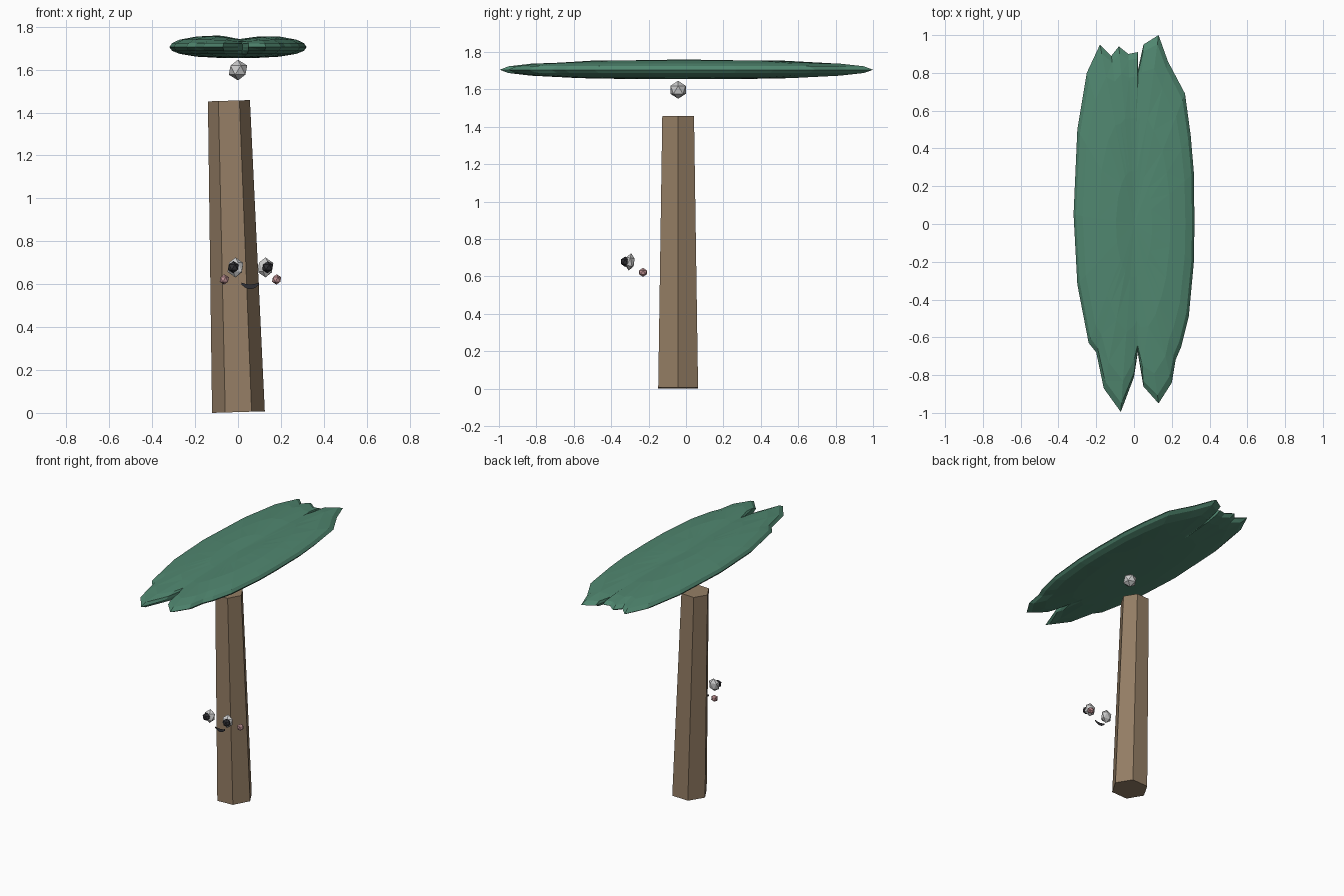
import bpy, bmesh, math
from mathutils import Matrix, Vector

if "Cube" in bpy.data.objects:
    bpy.data.objects.remove(bpy.data.objects["Cube"])


def material(name, rgb):
    m = bpy.data.materials.new(name)
    m.diffuse_color = (*rgb, 1)
    m.use_nodes = True
    m.node_tree.nodes["Principled BSDF"].inputs["Base Color"].default_value = m.diffuse_color
    return m


LEAF = material("leaf_green", (0.08, 0.24, 0.16))
BARK = material("bark_brown", (0.30, 0.21, 0.13))
DARK = material("dark", (0.03, 0.03, 0.035))
PINK = material("pink", (0.55, 0.30, 0.31))


def finish(name, bm, mat=None):
    bmesh.ops.recalc_face_normals(bm, faces=bm.faces)
    me = bpy.data.meshes.new(name)
    bm.to_mesh(me)
    bm.free()
    ob = bpy.data.objects.new(name, me)
    bpy.context.collection.objects.link(ob)
    if mat:
        me.materials.append(mat)
    return ob


def blob(name, loc, size, mat=None, tilt=0):
    bm = bmesh.new()
    bmesh.ops.create_icosphere(bm, subdivisions=1, radius=1)
    bm.transform(Matrix.Translation(loc) @ Matrix.Rotation(tilt, 4, 'X')
                 @ Matrix.Diagonal((*size, 1)))
    return finish(name, bm, mat)


# Trunk: tapered six-sided column leaning slightly to -x
bm = bmesh.new()
rings = []
for r, z in ((0.123, 0.0), (0.098, 1.452)):
    rings.append([bm.verts.new((r * math.cos(math.radians(60 * i)),
                                r * math.sin(math.radians(60 * i)), z)) for i in range(6)])
for i in range(6):
    j = (i + 1) % 6
    bm.faces.new((rings[0][i], rings[0][j], rings[1][j], rings[1][i]))
bm.faces.new(rings[0])
bm.faces.new(rings[1])
bm.transform(Matrix.Translation((0.002, -0.042, 0.0038)) @ Matrix.Rotation(math.radians(-1.75), 4, 'Y'))
finish("trunk", bm, BARK)

# Canopy: flat lens with a ragged leaf outline, smoother towards the centre
OUTLINE = [(-0.18, 0.95), (-0.12, 0.89), (-0.08, 0.94), (-0.03, 0.90), (0.02, 0.91), (0.022, 0.82),
           (0.05, 0.95), (0.13, 1.0), (0.18, 0.86), (0.27, 0.69), (0.30, 0.47), (0.317, 0.27),
           (0.32, 0.0), (0.317, -0.2), (0.29, -0.49), (0.25, -0.65), (0.22, -0.72), (0.20, -0.84),
           (0.13, -0.95), (0.05, -0.86), (0.02, -0.68), (0.0, -0.81), (-0.07, -0.995),
           (-0.16, -0.87), (-0.20, -0.68), (-0.24, -0.63), (-0.30, -0.32), (-0.32, 0.05),
           (-0.30, 0.50), (-0.25, 0.80)]
MID_Z = 1.705


def canopy_point(p, s, side):
    x, y = p
    k = 1 / math.hypot(x / 0.32, y / 0.95)
    smooth = Vector((x * k, y * k))
    q = s * smooth.lerp(Vector(p), s ** 2)
    h = 0.056 * math.sqrt(max(0, 1 - s ** 3))
    dip = 0.018 * math.exp(-((q.x - 0.02) / 0.07) ** 2) * (1 - s ** 4)
    z = MID_Z + h - dip if side > 0 else MID_Z - 0.9 * h
    return (q.x, q.y, z)


bm = bmesh.new()
n = len(OUTLINE)
rim = [bm.verts.new(canopy_point(p, 1, 1)) for p in OUTLINE]
for side in (1, -1):
    prev = rim
    for s in (0.96, 0.85, 0.6, 0.3):
        ring = [bm.verts.new(canopy_point(p, s, side)) for p in OUTLINE]
        for i in range(n):
            j = (i + 1) % n
            bm.faces.new((prev[i], prev[j], ring[j], ring[i]))
        prev = ring
    hub = bm.verts.new((0, 0, 1.742 if side > 0 else 1.655))
    for i in range(n):
        bm.faces.new((prev[i], prev[(i + 1) % n], hub))
bmesh.ops.triangulate(bm, faces=bm.faces)
finish("canopy", bm, LEAF)

# Small knob between trunk and canopy
blob("top_knob", (0, -0.042, 1.598), (0.048, 0.048, 0.048))

# Face: eyes, pupils and cheeks mirrored about x = 0.058
for side, s in (("left", -1), ("right", 1)):
    cx = 0.058
    blob(side + "_eye", (cx + s * 0.07, -0.30, 0.678), (0.041, 0.027, 0.047), None, math.radians(-8))
    blob(side + "_pupil", (cx + s * 0.08, -0.325, 0.679), (0.028, 0.026, 0.028), DARK)
    blob(side + "_cheek", (cx + s * 0.122, -0.23, 0.622), (0.024, 0.024, 0.024), PINK)

# Mouth: thin flat smile
bm = bmesh.new()
rows = []
for i in range(7):
    t = i / 3 - 1
    x = 0.057 + 0.04 * t
    low = 0.577 + 0.020 * t * t
    rows.append((bm.verts.new((x, -0.285, low)),
                 bm.verts.new((x, -0.285, low + 0.022 - 0.012 * t * t))))
for a, b in zip(rows, rows[1:]):
    bm.faces.new((a[0], b[0], b[1], a[1]))
finish("mouth", bm, DARK)
